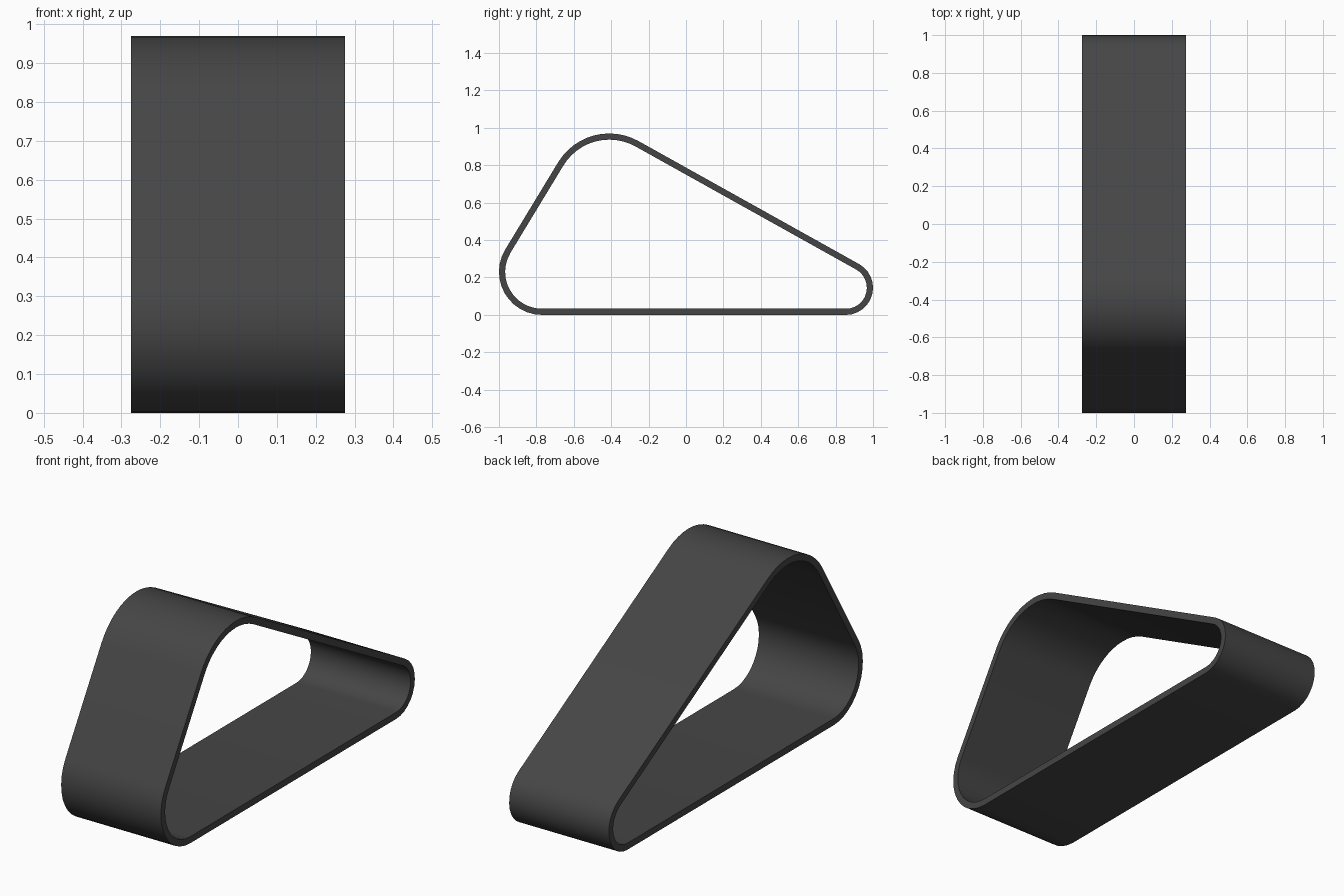
import bpy, bmesh, math

if "Cube" in bpy.data.objects:
    bpy.data.objects.remove(bpy.data.objects["Cube"])

WIDTH = 0.55
THICK = 0.033
STEPS = 12
# rounded corners: centre y, centre z, outer radius (clockwise, front-bottom first)
CORNERS = [(-0.77, 0.23, 0.23), (-0.41, 0.65, 0.32), (0.855, 0.145, 0.145)]


def tangent_angle(a, b):
    """Direction of the outward normal of the straight run from corner a to b."""
    dy, dz = b[0] - a[0], b[1] - a[1]
    return math.atan2(dz, dy) + math.acos((a[2] - b[2]) / math.hypot(dy, dz))


def band_profile(inset):
    pts = []
    for i, c in enumerate(CORNERS):
        start = tangent_angle(CORNERS[i - 1], c)
        end = tangent_angle(c, CORNERS[(i + 1) % 3])
        sweep = (start - end) % (2 * math.pi)
        for k in range(STEPS + 1):
            t = start - sweep * k / STEPS
            r = c[2] - inset
            pts.append((c[0] + r * math.cos(t), c[1] + r * math.sin(t)))
    return pts


# closed loop band: outer and inner walls joined by flat rims
bm = bmesh.new()
rings = [[bm.verts.new((x, y, z)) for y, z in band_profile(inset)]
         for x, inset in ((-WIDTH / 2, 0), (WIDTH / 2, 0),
                          (WIDTH / 2, THICK), (-WIDTH / 2, THICK))]
n = len(rings[0])
for j in range(4):
    a, b = rings[j], rings[(j + 1) % 4]
    for i in range(n):
        k = (i + 1) % n
        bm.faces.new((a[i], a[k], b[k], b[i]))
bmesh.ops.recalc_face_normals(bm, faces=bm.faces)
mesh = bpy.data.meshes.new("rounded_triangle_band")
bm.to_mesh(mesh)
bm.free()

band = bpy.data.objects.new("rounded_triangle_band", mesh)
bpy.context.collection.objects.link(band)
mat = bpy.data.materials.new("dark_grey")
mat.diffuse_color = (0.06, 0.06, 0.06, 1)
mat.use_nodes = True
mat.node_tree.nodes["Principled BSDF"].inputs["Base Color"].default_value = mat.diffuse_color
mesh.materials.append(mat)

# smooth curves, crisp rims
bpy.context.view_layer.objects.active = band
band.select_set(True)
bpy.ops.object.shade_smooth_by_angle(angle=math.radians(35))
